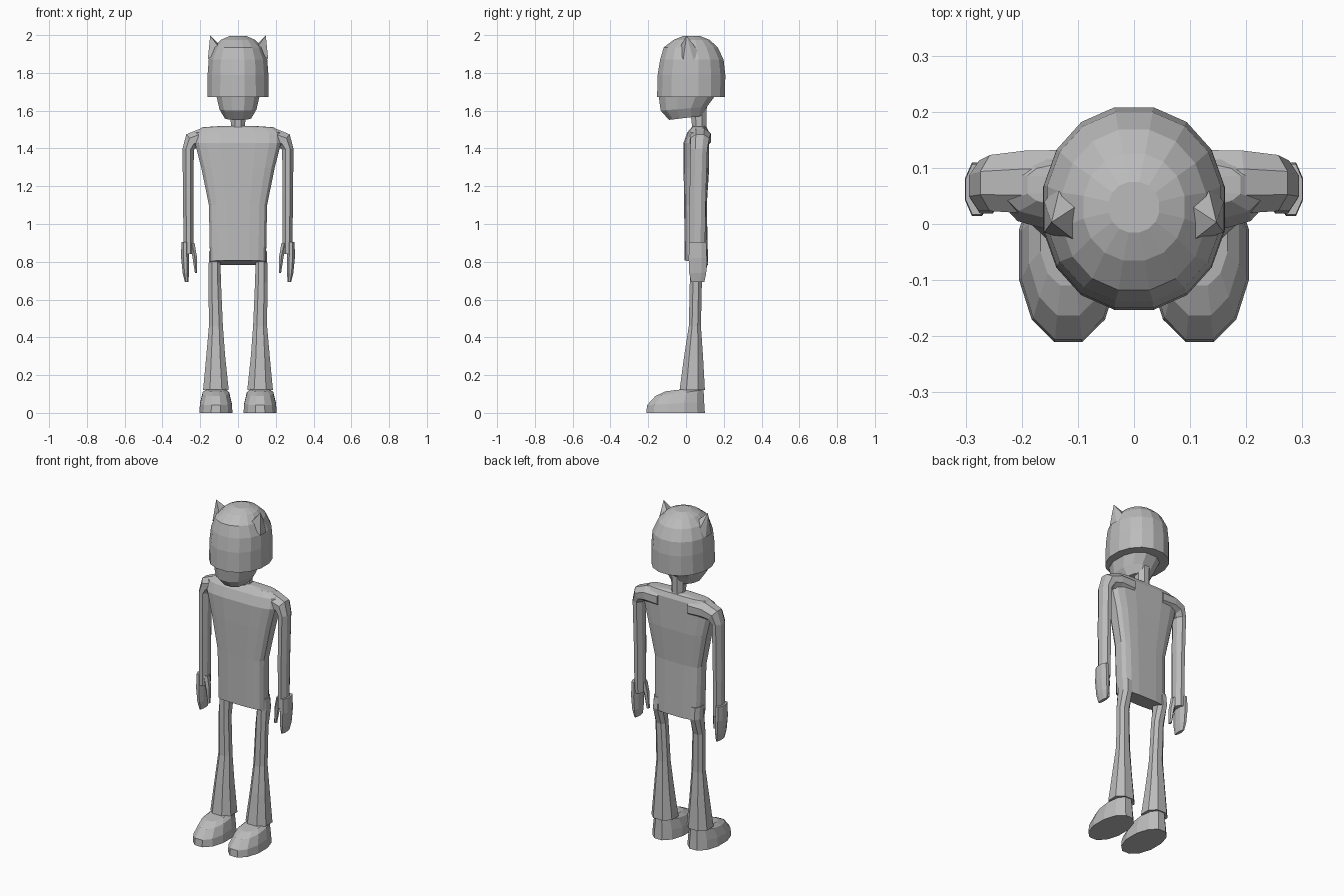
import bpy, bmesh
from math import cos, sin, pi, copysign
from mathutils import Vector

old = bpy.data.objects.get("Cube")
if old:
    bpy.data.objects.remove(old)

grey = bpy.data.materials.new("plain grey")
grey.use_nodes = True
grey.diffuse_color = (0.5, 0.5, 0.5, 1)
grey.node_tree.nodes["Principled BSDF"].inputs["Base Color"].default_value = (0.5, 0.5, 0.5, 1)


def finish(name, bm, mirror=False):
    bmesh.ops.recalc_face_normals(bm, faces=bm.faces)
    mesh = bpy.data.meshes.new(name)
    bm.to_mesh(mesh)
    bm.free()
    mesh.materials.append(grey)
    obj = bpy.data.objects.new(name, mesh)
    bpy.context.collection.objects.link(obj)
    if mirror:
        obj.modifiers.new("mirror", 'MIRROR').use_mirror_merge = False
    return obj


def profile(n, power):
    """Rounded ring with flat sides facing the axes, spanning -1 to 1."""
    def curve(v):
        return copysign(abs(v) ** (2 / power), v)
    pts = [(curve(cos((i + .5) * 2 * pi / n)), curve(sin((i + .5) * 2 * pi / n))) for i in range(n)]
    mx, my = max(p[0] for p in pts), max(p[1] for p in pts)
    return [(p[0] / mx, p[1] / my) for p in pts]


def loft(name, sections, n=8, power=2, bend=False, mirror=False):
    """Sections: x, y, z, half width, half depth, optional slope along y."""
    bm = bmesh.new()
    shape = profile(n, power)
    centres = [Vector(s[:3]) for s in sections]
    rings = []
    for i, s in enumerate(sections):
        across = Vector((1, 0, 0))
        if bend:
            t = centres[min(i + 1, len(centres) - 1)] - centres[max(i - 1, 0)]
            across = Vector((-t.z, 0, t.x)).normalized()
        slope = s[5] if len(s) > 5 else 0
        rings.append([bm.verts.new(centres[i] + across * u * s[3] + Vector((0, 1, slope)) * v * s[4])
                      for u, v in shape])
    for a, b in zip(rings, rings[1:]):
        for i in range(n):
            j = (i + 1) % n
            bm.faces.new((a[i], a[j], b[j], b[i]))
    bm.faces.new(rings[0])
    bm.faces.new(rings[-1])
    return finish(name, bm, mirror)


# Head and neck
loft("head", [(0, 0, 1.562, .07, .09, .12), (0, -.012, 1.61, .098, .122, .08),
              (0, .005, 1.68, .115, .15), (0, .02, 1.8, .115, .15)], n=12, power=2.3)
loft("neck", [(0, .07, 1.47, .045, .045), (0, .07, 1.52, .038, .038),
              (0, .065, 1.62, .04, .045)], n=8)

# Domed hair with a straight lower edge
loft("hair", [(0, .027, 1.672, .162, .18), (0, .029, 1.79, .161, .179),
              (0, .031, 1.87, .155, .168), (0, .025, 1.935, .128, .143),
              (0, .03, 1.975, .09, .095), (0, .03, 1.995, .045, .045)], n=16, power=2.1)

# Pointed ears
bm = bmesh.new()
tip = bm.verts.new((.147, .003, 1.998))
base = [bm.verts.new(p) for p in ((.098, -.035, 1.93), (.098, .035, 1.95), (.13, .075, 1.9),
                                  (.16, .04, 1.87), (.16, -.015, 1.87))]
for i in range(5):
    bm.faces.new((base[i], base[(i + 1) % 5], tip))
bm.faces.new(base)
finish("ear", bm, mirror=True)

# Torso, widening from the waist to the shoulders
loft("torso", [(0, .055, .795, .148, .062, -.2), (0, .05, 1.1, .154, .06),
               (0, .055, 1.3, .195, .068), (0, .055, 1.43, .228, .068),
               (0, .065, 1.485, .225, .058), (0, .07, 1.512, .19, .04),
               (0, .07, 1.52, .07, .025)], n=16, power=3.6)

# Arms, bending over the shoulders and hanging straight
loft("arm", [(.1, .072, 1.455, .055, .06), (.19, .075, 1.457, .05, .056),
             (.245, .073, 1.44, .045, .05), (.264, .068, 1.395, .03, .045),
             (.263, .062, 1.15, .028, .043), (.262, .06, .84, .026, .04)],
     n=8, bend=True, mirror=True)

# Hands and thumbs
loft("hand", [(.28, .062, .905, .02, .045), (.28, .062, .82, .021, .048),
              (.276, .062, .74, .017, .045), (.272, .062, .692, .009, .035)], n=8, mirror=True)
loft("thumb", [(.245, .05, .9, .015, .025), (.23, .045, .83, .012, .02),
               (.222, .042, .74, .006, .012)], n=6, mirror=True)

# Flared legs
loft("leg", [(.122, .065, .86, .03, .045), (.124, .07, .79, .031, .046),
             (.123, .052, .69, .033, .032), (.117, .047, .46, .037, .032),
             (.118, .04, .3, .05, .05), (.117, .033, .12, .068, .067)], n=8, power=2.3, mirror=True)

# Rounded shoes sloping to the toe
loft("shoe", [(.117, -.055, 0, .088, .155), (.117, -.055, .05, .084, .151, .06),
              (.117, -.035, .105, .07, .128, .13), (.117, -.025, .124, .05, .085, .12)],
     n=12, power=2.1, mirror=True)
